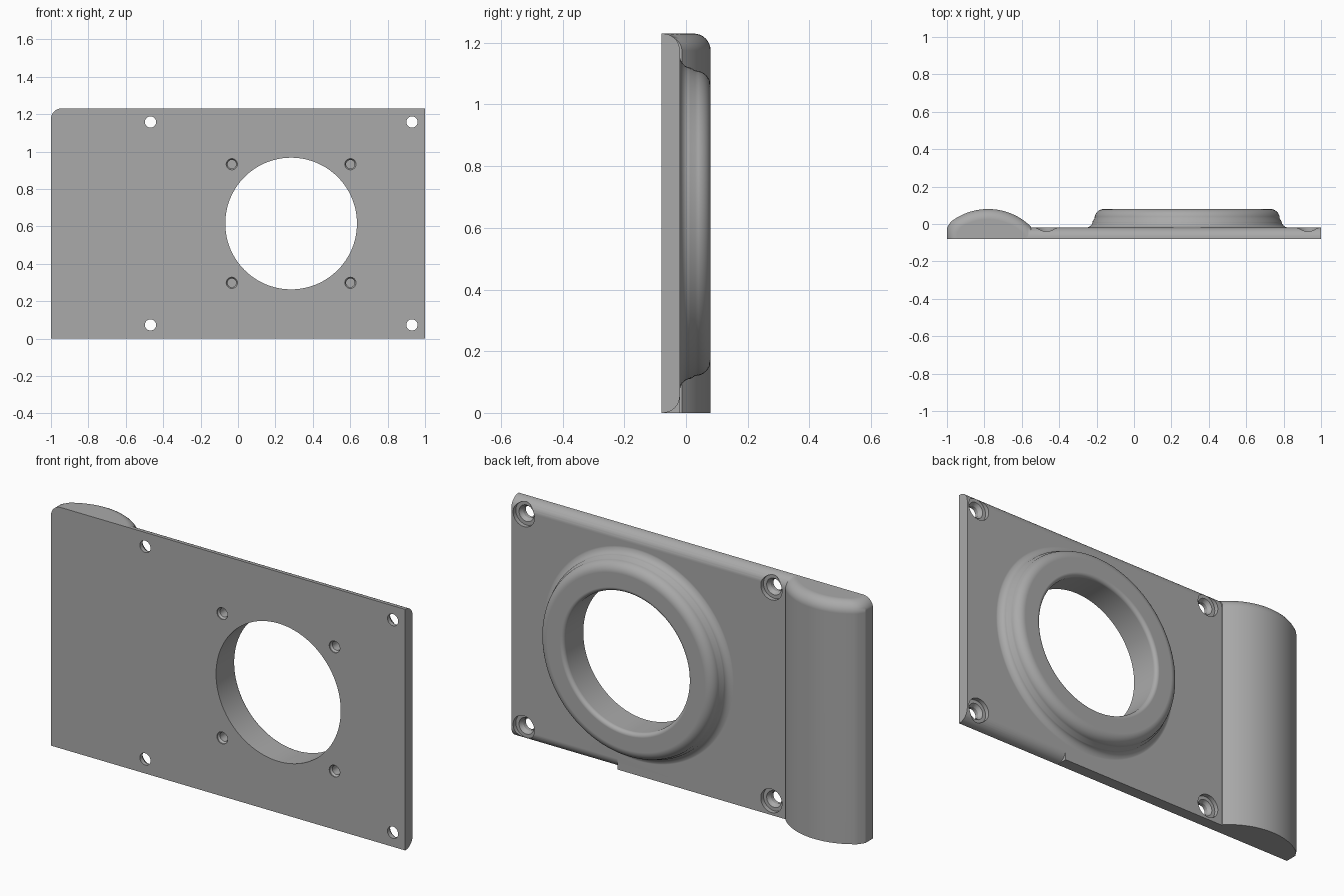
import bpy, bmesh
from math import sin, cos, pi, sqrt, radians

if "Cube" in bpy.data.objects:
    bpy.data.objects.remove(bpy.data.objects["Cube"])

FRONT, FACE, BACK, TOP, FILLET = -0.08, -0.02, 0.08, 1.23, 0.055
RING_X, RING_Z, RING_HOLE = 0.284, 0.615, 0.352

grey = bpy.data.materials.new("plain_grey")
grey.use_nodes = True
colour = (0.4, 0.4, 0.4, 1)
grey.diffuse_color = colour
grey.node_tree.nodes["Principled BSDF"].inputs["Base Color"].default_value = colour


def loft(name, loops):
    """Skin a solid through equal-length loops of points and cap both ends."""
    bm = bmesh.new()
    rows = [[bm.verts.new(p) for p in loop] for loop in loops]
    for a, b in zip(rows, rows[1:]):
        for i in range(len(a)):
            j = (i + 1) % len(a)
            bm.faces.new((a[i], a[j], b[j], b[i]))
    bm.faces.new(rows[0])
    bm.faces.new(rows[-1])
    bmesh.ops.recalc_face_normals(bm, faces=bm.faces)
    mesh = bpy.data.meshes.new(name)
    bm.to_mesh(mesh)
    bm.free()
    mesh.materials.append(grey)
    ob = bpy.data.objects.new(name, mesh)
    bpy.context.collection.objects.link(ob)
    return ob


def prism(name, profile, x0, x1):
    """Extrude a (y, z) profile along x."""
    return loft(name, [[(x, y, z) for y, z in profile] for x in (x0, x1)])


def turned(name, profile, x, z, sides=48):
    """Stack circles of (radius, y) about an axis running front to back."""
    turns = [2 * pi * i / sides for i in range(sides)]
    return loft(name, [[(x + r * cos(a), y, z + r * sin(a)) for a in turns]
                       for r, y in profile])


def combine(target, tool, operation):
    mod = target.modifiers.new(operation, "BOOLEAN")
    mod.operation, mod.solver, mod.object = operation, "EXACT", tool
    bpy.context.view_layer.objects.active = target
    bpy.ops.object.modifier_apply(modifier=mod.name)
    bpy.data.objects.remove(tool)


quarter = [i * pi / 16 for i in range(9)]

# Flat plate with a rounded top back edge
edge = [(FACE - FILLET + FILLET * cos(a), TOP - FILLET + FILLET * sin(a)) for a in quarter]
plate = prism("cover_plate", [(FRONT, 0), (FACE, 0)] + edge + [(FRONT, TOP)], -0.9, 1)

# Rounded bottom back edge along one part of the plate
low = [(FACE - FILLET + FILLET * cos(a), FILLET - FILLET * sin(a)) for a in quarter]
combine(plate, prism("edge_cutter", low + [(low[-1][0], -0.1), (0.1, -0.1), (0.1, FILLET)],
                     0.4, 1.1), "DIFFERENCE")


# Bulging side grip, rounded over at its top
def grip_loop(inset, z):
    radius, cx, cy = 0.326, -0.78, BACK - 0.326
    r, left, right = radius - inset, -1 + inset, -0.552
    loop = [(right, FRONT, z), (left, FRONT, z), (left, FACE - inset / 2, z)]
    for i in range(25):
        x = left + 0.02 + (right - left - 0.02) * i / 24
        y = cy + sqrt(max(r * r - (x - cx) ** 2, 0))
        loop.append((x, max(y, FRONT + 0.002), z))
    return loop


grip_rows = [grip_loop(0, 0)]
grip_rows += [grip_loop(FILLET * (1 - cos(a)), TOP - FILLET + FILLET * sin(a)) for a in quarter]
combine(plate, loft("side_grip", grip_rows), "UNION")

# Raised ring with a flared foot and rounded shoulder
foot = [(0.55 - 0.045 * sin(a), FACE - 0.001 + 0.035 * (1 - cos(a))) for a in quarter]
shoulder = [(0.445 + 0.05 * cos(a), 0.03 + 0.05 * sin(a)) for a in quarter]
combine(plate, turned("raised_ring", [(0.55, -0.05)] + foot + shoulder,
                      RING_X, RING_Z, 128), "UNION")

# Large opening with a softened back rim
rim = [(RING_HOLE + 0.02 * (1 - cos(a)), 0.06 + 0.02 * sin(a)) for a in quarter]
combine(plate, turned("opening_cutter", [(RING_HOLE, -0.2)] + rim + [(RING_HOLE + 0.02, 0.2)],
                      RING_X, RING_Z, 128), "DIFFERENCE")

# Corner screw holes, recessed from the back
screw = [(0.03, -0.2), (0.03, -0.06), (0.042, -0.042), (0.06, -0.042), (0.06, 0.1)]
for x in (-0.468, 0.93):
    for z in (0.073, 1.158):
        combine(plate, turned("screw_cutter", screw, x, z), "DIFFERENCE")

# Blind fixing holes around the opening, cut from the front
blind = [(0.03, -0.2), (0.03, -0.075), (0.023, -0.065), (0.023, 0.03)]
for sx in (-1, 1):
    for sz in (-1, 1):
        combine(plate, turned("fixing_cutter", blind, RING_X + sx * 0.317,
                              RING_Z + sz * 0.317), "DIFFERENCE")

# Smooth rounds, crisp edges
plate.select_set(True)
bpy.context.view_layer.objects.active = plate
bpy.ops.object.shade_smooth_by_angle(angle=radians(30))
weighted = plate.modifiers.new("even_shading", "WEIGHTED_NORMAL")
weighted.keep_sharp = True
